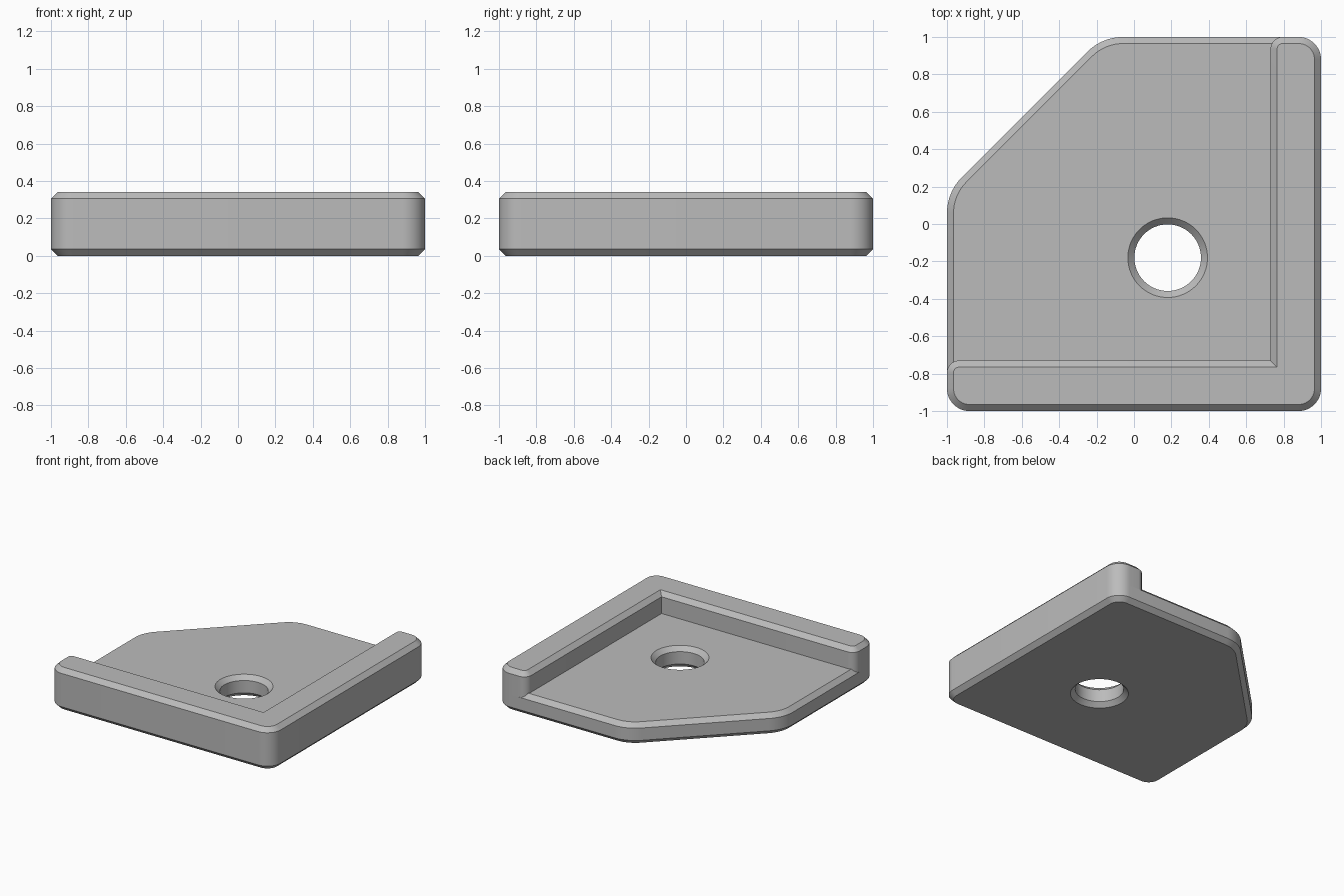
import bpy, bmesh, math
from mathutils import Vector

default = bpy.data.objects.get("Cube")
if default:
    bpy.data.objects.remove(default)

C = 0.035        # edge chamfer
FLOOR = 0.17     # plate thickness
TOP = 0.34       # wall height
STEPS = 12       # segments per rounded corner

grey = bpy.data.materials.new("plain_grey")
grey.use_nodes = True
colour = (0.5, 0.5, 0.5, 1)
grey.diffuse_color = colour
grey.node_tree.nodes["Principled BSDF"].inputs["Base Color"].default_value = colour


def outline(corners, inset):
    """Counter-clockwise outline of (x, y, radius) corners, moved inwards."""
    pts = []
    for i, (x, y, r) in enumerate(corners):
        p = Vector((x, y))
        a = (p - Vector(corners[i - 1][:2])).normalized()
        b = (Vector(corners[(i + 1) % len(corners)][:2]) - p).normalized()
        na, nb = Vector((-a.y, a.x)), Vector((-b.y, b.x))
        mitre = (na + nb) / (1 + na.dot(nb))
        if r == 0:
            pts.append(p + mitre * inset)
            continue
        centre = p + mitre * r
        start = math.atan2(-na.y, -na.x)
        turn = a.angle(b)
        for k in range(STEPS + 1):
            t = start + turn * k / STEPS
            pts.append(centre + Vector((math.cos(t), math.sin(t))) * (r - inset))
    return pts


def solid(name, loops):
    """Closed solid through stacked (points, z) loops."""
    bm = bmesh.new()
    rings = [[bm.verts.new((p.x, p.y, z)) for p in pts] for pts, z in loops]
    for low, high in zip(rings, rings[1:]):
        for i in range(len(low)):
            j = (i + 1) % len(low)
            bm.faces.new((low[i], low[j], high[j], high[i]))
    bm.faces.new(rings[0][::-1])
    bm.faces.new(rings[-1])
    mesh = bpy.data.meshes.new(name)
    bm.to_mesh(mesh)
    bm.free()
    mesh.materials.append(grey)
    obj = bpy.data.objects.new(name, mesh)
    bpy.context.collection.objects.link(obj)
    return obj


def select(obj):
    bpy.ops.object.select_all(action='DESELECT')
    obj.select_set(True)
    bpy.context.view_layer.objects.active = obj


def circle(r, n=64):
    return [Vector((0.18 + r * math.cos(2 * math.pi * k / n),
                    -0.18 + r * math.sin(2 * math.pi * k / n))) for k in range(n)]


# Base plate with one corner cut off
plate = [(-1, -1, 0.12), (1, -1, 0.12), (1, 1, 0.12), (-0.17, 1, 0.27), (-1, 0.17, 0.27)]
base = solid("base_plate", [(outline(plate, C), 0), (outline(plate, 0), C),
                            (outline(plate, 0), FLOOR - C), (outline(plate, C), FLOOR)])

# Through hole, chamfered at both ends
R, E = 0.178, 0.02
cutter = solid("hole_cutter", [(circle(R + C + E), -E), (circle(R), C),
                               (circle(R), FLOOR - C), (circle(R + C + E), FLOOR + E)])
cutter.hide_render = True
cut = base.modifiers.new("hole", 'BOOLEAN')
cut.operation = 'DIFFERENCE'
cut.solver = 'EXACT'
cut.object = cutter
select(base)
bpy.ops.object.modifier_apply(modifier=cut.name)
bpy.data.objects.remove(cutter)

# Raised wall along the front and one side
W = 0.73
wall_plan = [(-1, -1, 0.12), (1, -1, 0.12), (1, 1, 0.12),
             (W, 1, 0.065), (W, -W, 0), (-1, -W, 0.065)]
wall = solid("corner_wall", [(outline(wall_plan, 0), FLOOR - C),
                             (outline(wall_plan, 0), TOP - C), (outline(wall_plan, C), TOP)])

for obj in (base, wall):
    select(obj)
    bpy.ops.object.shade_smooth_by_angle(angle=math.radians(30))
